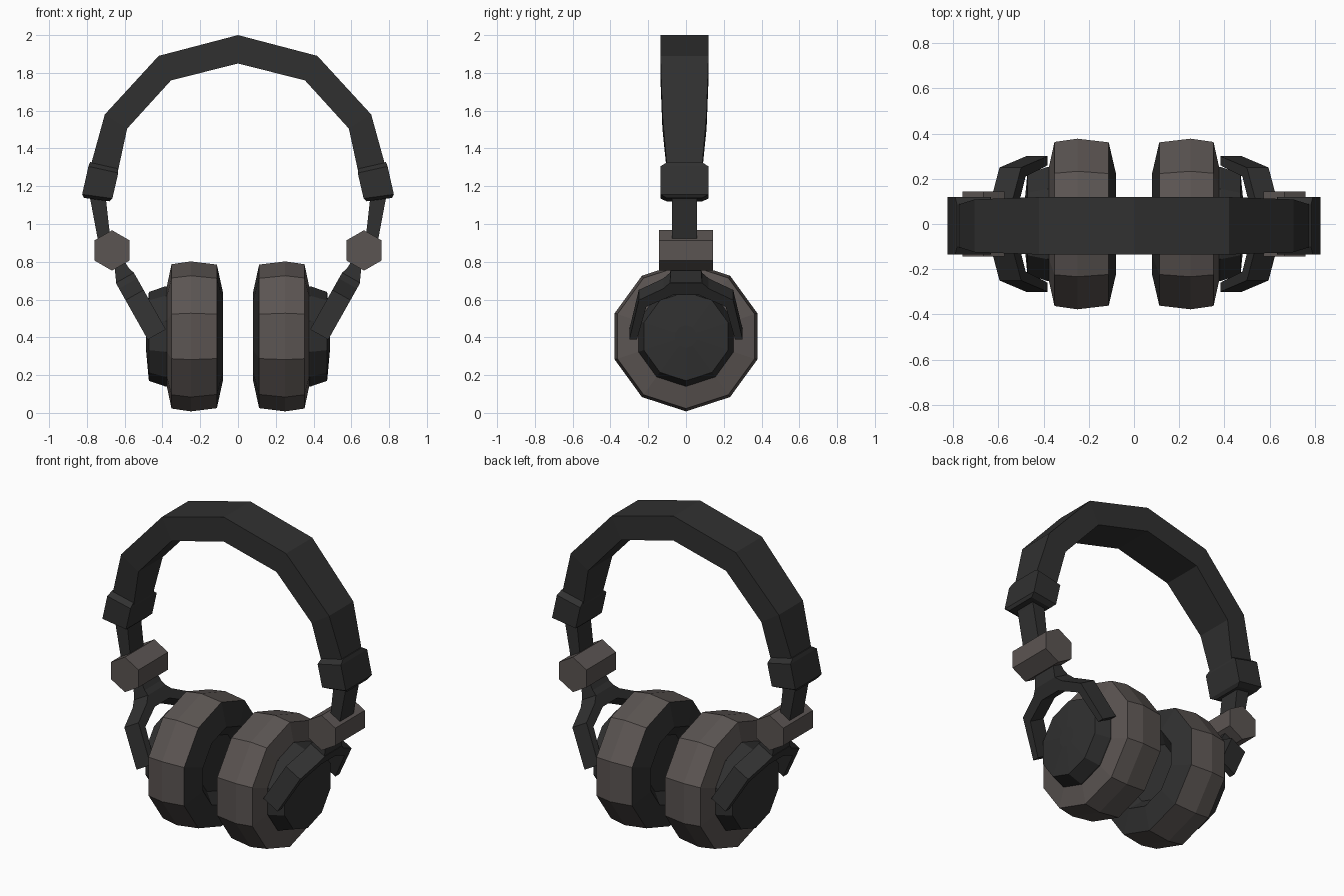
import bpy, bmesh, math

if "Cube" in bpy.data.objects:
    bpy.data.objects.remove(bpy.data.objects["Cube"])


def material(name, rgb):
    m = bpy.data.materials.new(name)
    m.diffuse_color = (*rgb, 1)
    m.use_nodes = True
    m.node_tree.nodes["Principled BSDF"].inputs["Base Color"].default_value = m.diffuse_color
    return m


BLACK = material("matte black", (0.03, 0.03, 0.03))
BROWN = material("warm grey", (0.105, 0.09, 0.085))


def finish(name, bm, mats, mirror=True):
    bmesh.ops.recalc_face_normals(bm, faces=bm.faces)
    me = bpy.data.meshes.new(name)
    bm.to_mesh(me)
    bm.free()
    for m in mats:
        me.materials.append(m)
    ob = bpy.data.objects.new(name, me)
    bpy.context.collection.objects.link(ob)
    if mirror:
        ob.modifiers.new("other side", 'MIRROR').use_clip = False
    return ob


def skin(bm, rings):
    """Join equal rings of points with quads and cap both ends."""
    vs = [[bm.verts.new(p) for p in r] for r in rings]
    n = len(vs[0])
    for a, b in zip(vs, vs[1:]):
        for i in range(n):
            j = (i + 1) % n
            bm.faces.new((a[i], a[j], b[j], b[i]))
    bm.faces.new(vs[0])
    bm.faces.new(vs[-1])


def strap(name, stations, mirror=True, yc=-0.008):
    """Rectangular bar; station = outer x,z, inner x,z, half depth in y."""
    bm = bmesh.new()
    skin(bm, [[(ox, yc - h, oz), (ox, yc + h, oz), (ix, yc + h, iz), (ix, yc - h, iz)]
              for ox, oz, ix, iz, h in stations])
    return finish(name, bm, [BLACK], mirror)


def lathe(name, profile, mats, rule=None, zc=0.405, sides=10):
    """Turn (x, radius) points about the ear axis."""
    bm = bmesh.new()
    skin(bm, [[(x, r * math.sin(k * math.tau / sides), zc + r * math.cos(k * math.tau / sides))
               for k in range(sides)] for x, r in profile])
    if rule:
        for f in bm.faces:
            f.material_index = rule(f.calc_center_median())
    return finish(name, bm, mats)


# headband arch, tapering towards its ends
half = [(0.42, 1.89, 0.355, 1.76, 0.127), (0.705, 1.58, 0.587, 1.505, 0.117),
        (0.785, 1.29, 0.64, 1.26, 0.092)]
left = [(-a, b, -c, d, h) for a, b, c, d, h in reversed(half)]
strap("headband", left + [(0, 2.0, 0, 1.85, 0.127)] + half, mirror=False)

# chamfered slider blocks at the band ends
strap("slider_block", [(0.783, 1.328, 0.638, 1.295, 0.092), (0.792, 1.305, 0.634, 1.27, 0.127),
                       (0.825, 1.157, 0.665, 1.135, 0.127), (0.815, 1.138, 0.68, 1.12, 0.095)])

# thin arm between slider and hinge
strap("slider_arm", [(0.79, 1.16, 0.705, 1.16, 0.066), (0.78, 1.12, 0.698, 1.12, 0.066),
                     (0.737, 0.89, 0.672, 0.89, 0.066)])

# hexagonal hinge barrel lying along y
bm = bmesh.new()
hexagon = [(0.667 + 0.107 * math.sin(k * math.pi / 3), 0.86 + 0.107 * math.cos(k * math.pi / 3))
           for k in range(6)]
skin(bm, [[(x, y, z) for x, z in hexagon] for y in (-0.143, 0.143)])
finish("hinge", bm, [BROWN])

# forked yoke: outline (y, distance along slope) extruded across the slope
side = [(0.085, 0.345), (0.12, 0.31), (0.25, 0.24), (0.30, 0.0), (0.26, 0.0), (0.21, 0.20), (0.07, 0.27)]
outline = side + [(-y, s) for y, s in reversed(side)]
bm = bmesh.new()
skin(bm, [[(0.43 + 0.49 * s + 0.87 * t, y, 0.415 + 0.87 * s - 0.49 * t) for y, s in outline]
          for t in (-0.055, 0.055)])
finish("yoke", bm, [BLACK])

# stem joining yoke to hinge
strap("yoke_stem", [(0.645, 0.688, 0.551, 0.742, 0.085), (0.652, 0.76, 0.577, 0.765, 0.08),
                    (0.70, 0.85, 0.63, 0.85, 0.07)], yc=0)

# ear cups: grey shell with a black recessed cushion on the inner side
lathe("ear_cup", [(0.14, 0.17), (0.08, 0.235), (0.112, 0.38), (0.25, 0.397),
                  (0.352, 0.382), (0.382, 0.24)],
      [BROWN, BLACK], lambda c: 1 if c.x < 0.15 else 0)

# black outer covers
lathe("cup_cover", [(0.36, 0.265), (0.385, 0.265), (0.472, 0.235), (0.488, 0.06)], [BLACK])
